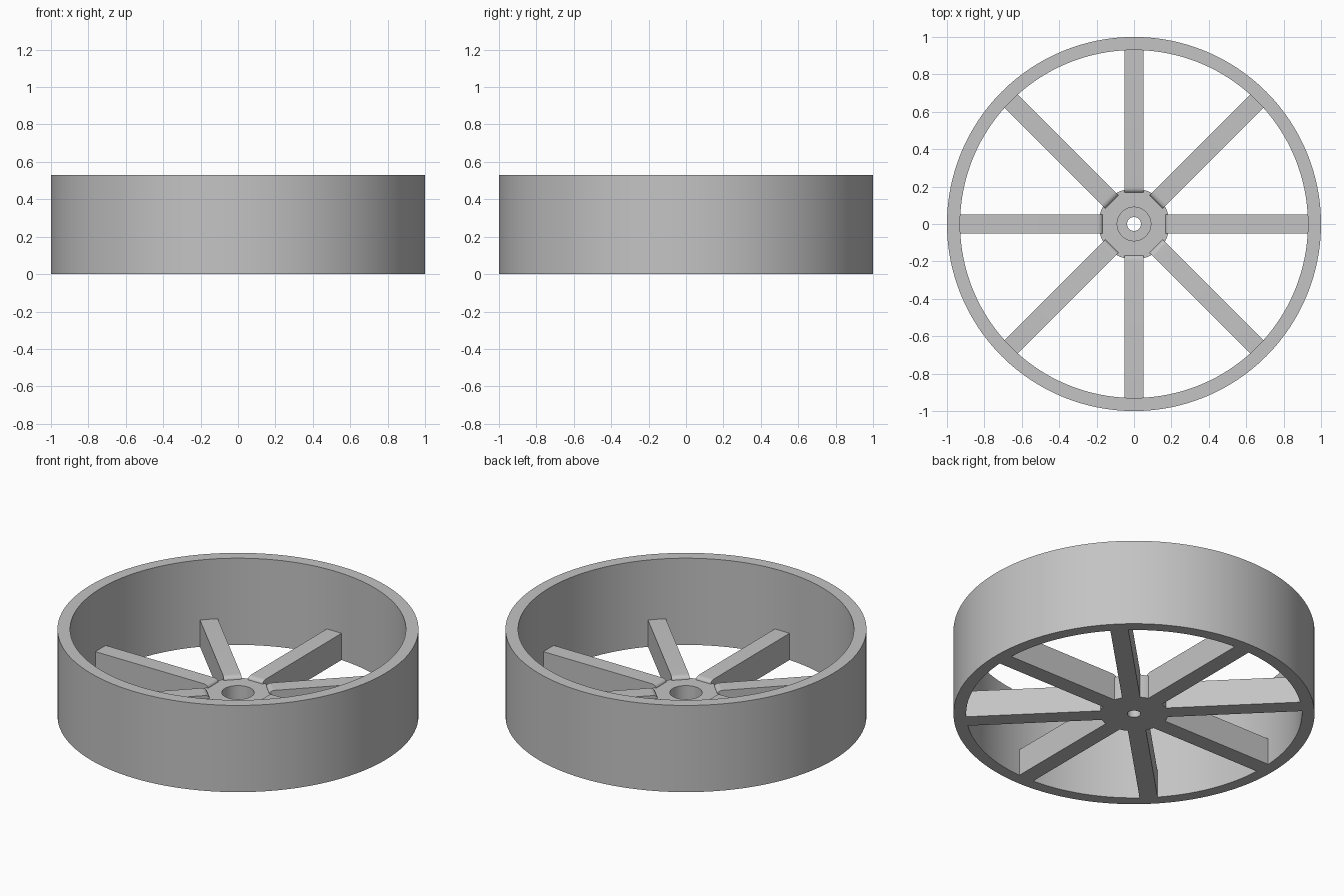
import bpy, bmesh, math
from mathutils import Matrix, Vector

cube = bpy.data.objects.get("Cube")
if cube:
    bpy.data.objects.remove(cube, do_unlink=True)

GREY = (0.55, 0.55, 0.55, 1)
grey = bpy.data.materials.new("plain grey")
grey.use_nodes = True
grey.diffuse_color = GREY
grey.node_tree.nodes["Principled BSDF"].inputs["Base Color"].default_value = GREY


def finish(name, bm):
    bmesh.ops.recalc_face_normals(bm, faces=bm.faces[:])
    mesh = bpy.data.meshes.new(name)
    bm.to_mesh(mesh)
    bm.free()
    mesh.materials.append(grey)
    obj = bpy.data.objects.new(name, mesh)
    bpy.context.collection.objects.link(obj)
    bpy.ops.object.select_all(action='DESELECT')
    obj.select_set(True)
    bpy.context.view_layer.objects.active = obj
    bpy.ops.object.shade_smooth_by_angle(angle=math.radians(30))
    return obj


def lathe(name, profile, steps):
    """Revolve a closed (radius, height) outline around z."""
    bm = bmesh.new()
    verts = [bm.verts.new((r, 0, z)) for r, z in profile]
    edges = [bm.edges.new((v, verts[i - 1])) for i, v in enumerate(verts)]
    bmesh.ops.spin(bm, geom=verts + edges, cent=(0, 0, 0), axis=(0, 0, 1),
                   angle=math.tau, steps=steps, use_merge=True)
    bmesh.ops.remove_doubles(bm, verts=bm.verts[:], dist=0.0001)
    return finish(name, bm)


# Rim: a tall open band
HEIGHT, INNER = 0.53, 0.93
lathe("rim", [(INNER, 0), (1, 0), (1, HEIGHT), (INNER, HEIGHT)], 128)

# Hub: a low boss with a small through hole and a wide counterbore
HUB_TOP, BORE, POCKET, FLOOR = 0.143, 0.037, 0.09, 0.05
lathe("hub", [(BORE, 0), (0.19, 0), (0.19, HUB_TOP), (POCKET, HUB_TOP),
              (POCKET, FLOOR), (BORE, FLOOR)], 64)

# Spokes: straight bars, rounded down to the hub at their inner top edge
SPOKES, WIDTH, SPOKE_TOP, START, ROUND = 8, 0.1, 0.163, 0.168, 0.03
side = [(START, 0), (0.935, 0), (0.935, SPOKE_TOP)]
for i in range(7):
    a = math.radians(90 - 15 * i)
    side.append((START + ROUND * (1 - math.cos(a)),
                 HUB_TOP + (SPOKE_TOP - HUB_TOP) * math.sin(a)))

for n in range(SPOKES):
    bm = bmesh.new()
    face = bm.faces.new([bm.verts.new((r, -WIDTH / 2, z)) for r, z in side])
    out = bmesh.ops.extrude_face_region(bm, geom=[face], use_keep_orig=True)
    moved = [g for g in out["geom"] if isinstance(g, bmesh.types.BMVert)]
    bmesh.ops.translate(bm, verts=moved, vec=Vector((0, WIDTH, 0)))
    bmesh.ops.transform(bm, verts=bm.verts[:],
                        matrix=Matrix.Rotation(math.tau * n / SPOKES, 4, 'Z'))
    finish("spoke_%d" % (n + 1), bm)
